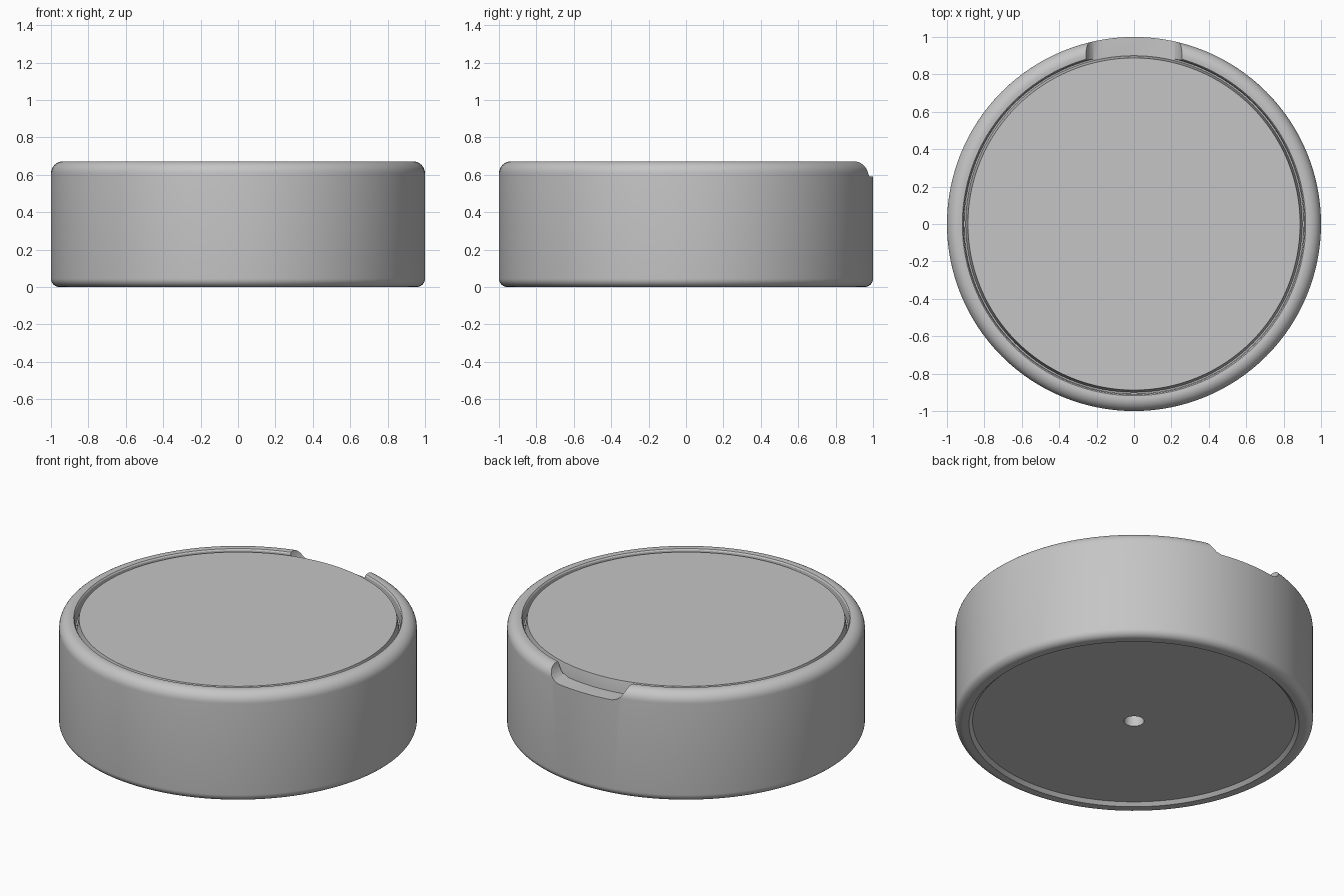
import bpy, bmesh, math

if "Cube" in bpy.data.objects:
    bpy.data.objects.remove(bpy.data.objects["Cube"])

SEGMENTS = 128

grey = bpy.data.materials.new("plain grey")
grey.diffuse_color = (0.56, 0.56, 0.56, 1)
grey.use_nodes = True
grey.node_tree.nodes["Principled BSDF"].inputs["Base Color"].default_value = grey.diffuse_color


def make_object(name, bm):
    bmesh.ops.recalc_face_normals(bm, faces=bm.faces)
    mesh = bpy.data.meshes.new(name)
    bm.to_mesh(mesh)
    bm.free()
    mesh.materials.append(grey)
    obj = bpy.data.objects.new(name, mesh)
    bpy.context.collection.objects.link(obj)
    return obj


def lathe(name, profile):
    """Spin an (r, z) profile that starts and ends on the axis."""
    bm = bmesh.new()
    verts = [bm.verts.new((r, 0, z)) for r, z in profile]
    edges = [bm.edges.new(pair) for pair in zip(verts, verts[1:])]
    bmesh.ops.spin(bm, geom=verts + edges, cent=(0, 0, 0), axis=(0, 0, 1),
                   angle=2 * math.pi, steps=SEGMENTS, use_duplicate=False)
    bmesh.ops.remove_doubles(bm, verts=bm.verts, dist=1e-5)
    return make_object(name, bm)


def fillet(r, z, radius, start, end, steps=8):
    """Arc points around (r, z), angles in degrees."""
    angles = [math.radians(start + (end - start) * i / steps) for i in range(steps + 1)]
    return [(r + radius * math.cos(a), z + radius * math.sin(a)) for a in angles]


def smooth(obj):
    bpy.ops.object.select_all(action='DESELECT')
    obj.select_set(True)
    bpy.context.view_layer.objects.active = obj
    bpy.ops.object.shade_smooth_by_angle(angle=math.radians(30))


# Round body: blind hole and shallow recess below, rounded wall, lid seat above
body_profile = [(0, 0.12), (0.056, 0.12), (0.056, 0.02), (0.902, 0.02), (0.922, 0.0)]
body_profile += fillet(0.955, 0.045, 0.045, -90, 0)
body_profile += fillet(0.935, 0.607, 0.065, 0, 90)
body_profile += [(0.918, 0.67), (0.912, 0.662), (0.908, 0.6), (0, 0.6)]
body = lathe("body", body_profile)

# Finger notch cutter with rounded lower corners
half = [(0.275, 0.75), (0.257, 0.672), (0.25, 0.645), (0.237, 0.62),
        (0.215, 0.6), (0.185, 0.59)]
outline = half + [(-x, z) for x, z in reversed(half)]
bm = bmesh.new()
face = bm.faces.new([bm.verts.new((x, 0.8, z)) for x, z in outline])
extruded = bmesh.ops.extrude_face_region(bm, geom=[face])["geom"]
bmesh.ops.translate(bm, vec=(0, 0.4, 0),
                    verts=[v for v in extruded if isinstance(v, bmesh.types.BMVert)])
cutter = make_object("notch_cutter", bm)
cutter.hide_render = True

# Cut the notch through the back of the rim
notch = body.modifiers.new("notch", 'BOOLEAN')
notch.operation = 'DIFFERENCE'
notch.solver = 'EXACT'
notch.object = cutter
bpy.context.view_layer.objects.active = body
bpy.ops.object.modifier_apply(modifier=notch.name)
bpy.data.objects.remove(cutter)
smooth(body)

# Lid disc with a slightly tapered edge
lid = lathe("lid", [(0, 0.57), (0.9, 0.57), (0.9, 0.6), (0.888, 0.663), (0, 0.663)])
smooth(lid)
